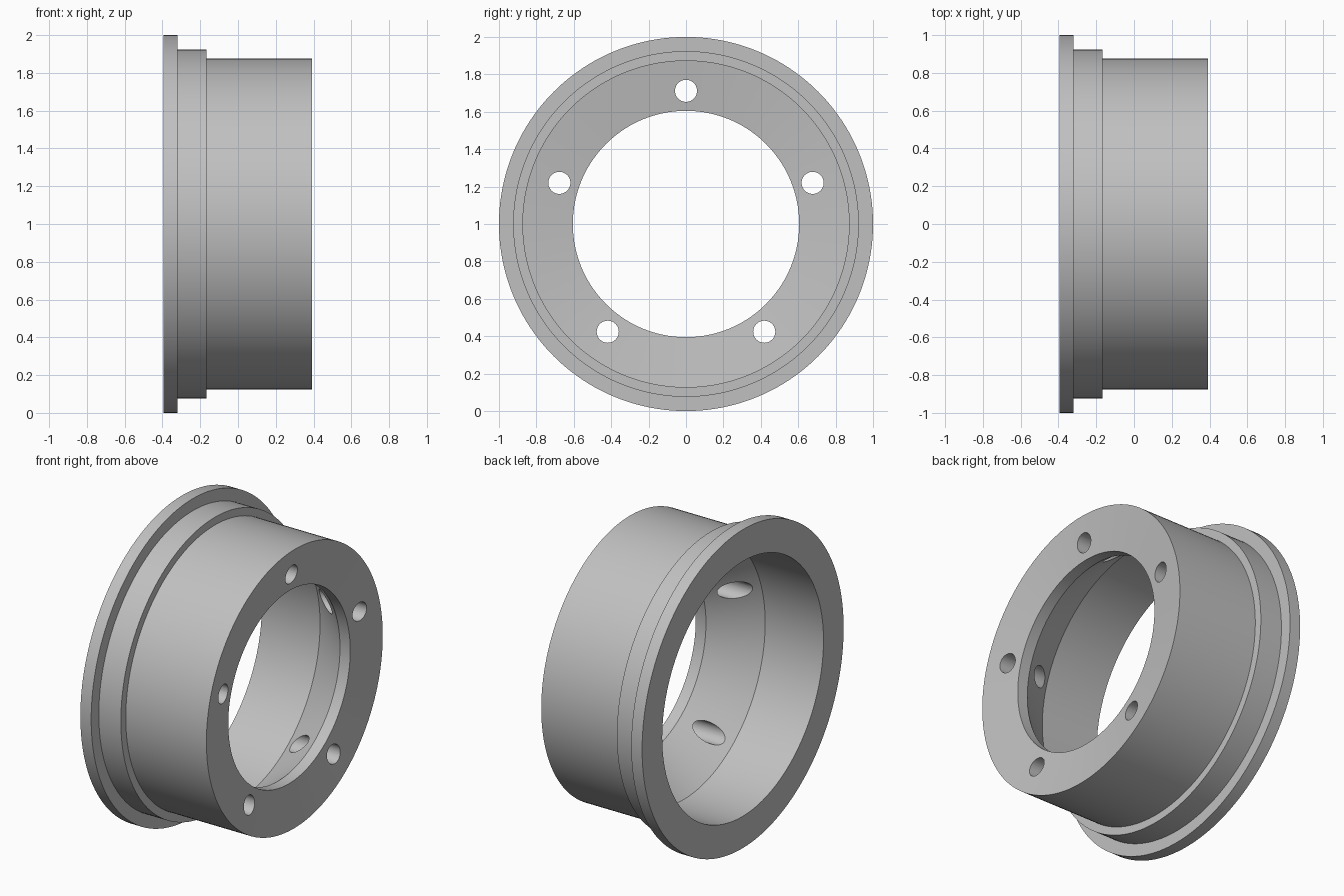
import bpy, bmesh, math
from mathutils import Matrix, Vector

SEGMENTS = 160
CENTRE_Z = 1.0
AXIS_CENTRE = Vector((0, 0, CENTRE_Z))

if "Cube" in bpy.data.objects:
    bpy.data.objects.remove(bpy.data.objects["Cube"])


def make_material(name, colour):
    mat = bpy.data.materials.new(name)
    mat.use_nodes = True
    mat.diffuse_color = colour
    mat.node_tree.nodes["Principled BSDF"].inputs["Base Color"].default_value = colour
    return mat


def make_object(name, bm):
    bmesh.ops.recalc_face_normals(bm, faces=bm.faces)
    mesh = bpy.data.meshes.new(name)
    bm.to_mesh(mesh)
    bm.free()
    obj = bpy.data.objects.new(name, mesh)
    bpy.context.collection.objects.link(obj)
    return obj


def lathe(name, profile):
    """Spin a closed (x, radius) section about the x axis."""
    bm = bmesh.new()
    verts = [bm.verts.new((x, 0, CENTRE_Z + r)) for x, r in profile]
    edges = [bm.edges.new((v, verts[i - 1])) for i, v in enumerate(verts)]
    bmesh.ops.spin(bm, geom=verts + edges, cent=AXIS_CENTRE, axis=(1, 0, 0),
                   angle=math.tau, steps=SEGMENTS, use_merge=True)
    bmesh.ops.remove_doubles(bm, verts=bm.verts, dist=1e-5)
    return make_object(name, bm)


# Wheel rim: flange, stepped barrel, dished face, lip, inner cone and bore
rim = lathe("wheel_rim", [
    (-0.395, 1.0), (-0.32, 1.0),
    (-0.32, 0.924), (-0.167, 0.924),
    (-0.167, 0.875), (0.393, 0.875),
    (0.356, 0.605), (0.285, 0.605),
    (0.01, 0.80), (-0.395, 0.80),
])

# Ring of five bolt holes
bm = bmesh.new()
for i in range(5):
    turn = Matrix.Rotation(i * math.tau / 5, 4, 'X')
    place = (Matrix.Translation(AXIS_CENTRE) @ turn
             @ Matrix.Translation((0.3, 0, 0.712))
             @ Matrix.Rotation(math.pi / 2, 4, 'Y'))
    bmesh.ops.create_cone(bm, cap_ends=True, segments=40, radius1=0.059,
                          radius2=0.059, depth=0.7, matrix=place)
cutter = make_object("bolt_hole_cutter", bm)
cutter.hide_render = True

cut = rim.modifiers.new("bolt_holes", 'BOOLEAN')
cut.operation = 'DIFFERENCE'
cut.solver = 'EXACT'
cut.object = cutter

bpy.ops.object.select_all(action='DESELECT')
rim.select_set(True)
bpy.context.view_layer.objects.active = rim
bpy.ops.object.modifier_apply(modifier=cut.name)
bpy.data.objects.remove(cutter)

# Grey metal, smooth with crisp edges
rim.data.materials.clear()
rim.data.materials.append(make_material("grey_metal", (0.53, 0.53, 0.53, 1)))
bpy.ops.object.shade_smooth_by_angle(angle=math.radians(25))
